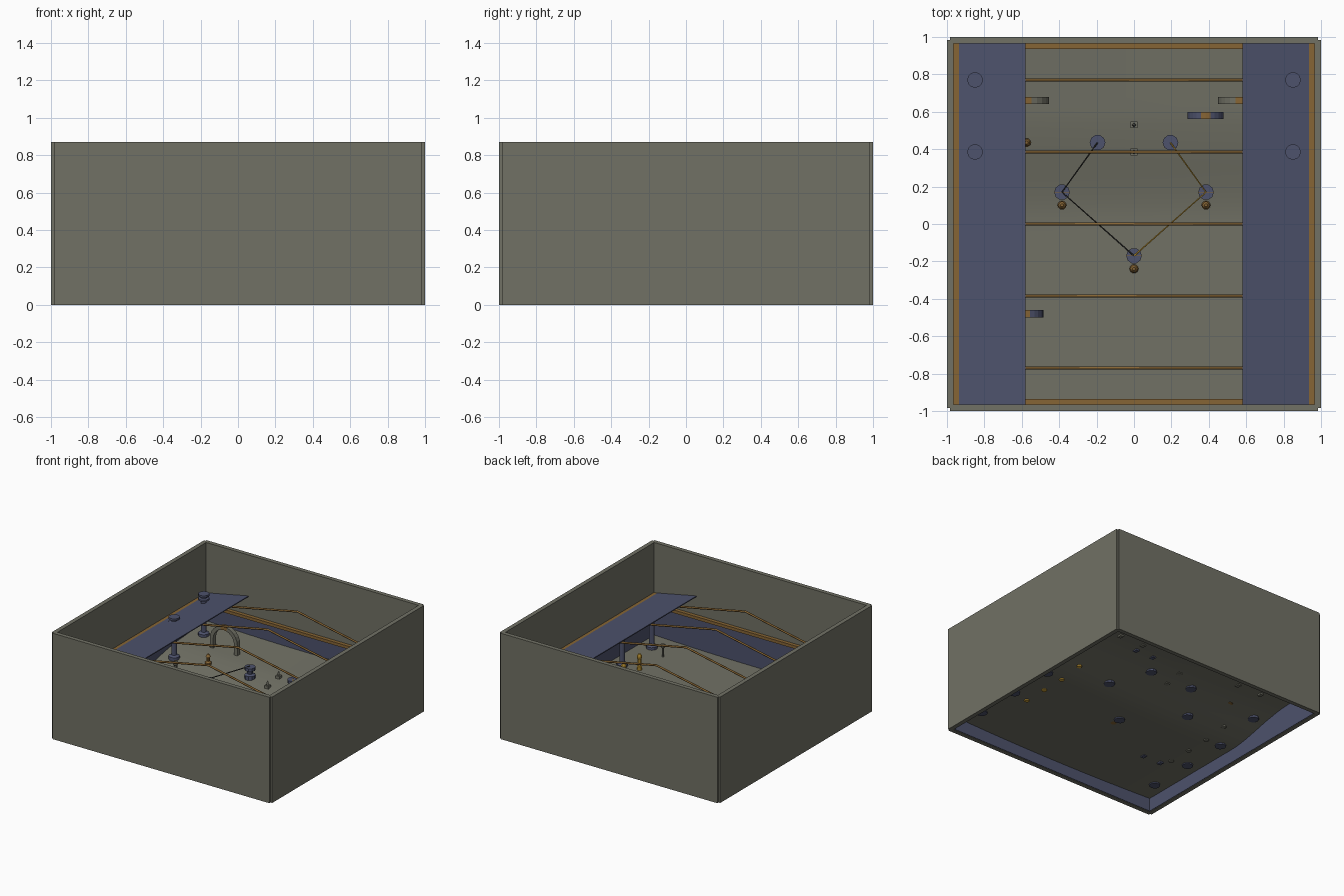
import bpy, bmesh, math
from mathutils import Vector

cube = bpy.data.objects.get("Cube")
if cube:
    bpy.data.objects.remove(cube, do_unlink=True)


def material(name, rgb):
    m = bpy.data.materials.new(name)
    m.use_nodes = True
    m.diffuse_color = (*rgb, 1)
    m.node_tree.nodes["Principled BSDF"].inputs["Base Color"].default_value = (*rgb, 1)
    return m


grey = material("warm grey", (0.165, 0.165, 0.13))
blue = material("slate blue", (0.075, 0.085, 0.15))
brown = material("bronze", (0.24, 0.13, 0.035))
yellow = material("amber", (0.62, 0.36, 0.04))
dark = material("charcoal", (0.03, 0.03, 0.028))


def finish(name, bm, *mats):
    bmesh.ops.recalc_face_normals(bm, faces=bm.faces)
    mesh = bpy.data.meshes.new(name)
    bm.to_mesh(mesh)
    bm.free()
    for m in mats:
        mesh.materials.append(m)
    ob = bpy.data.objects.new(name, mesh)
    bpy.context.collection.objects.link(ob)
    return ob


def box(name, lo, hi, mat):
    bm = bmesh.new()
    bmesh.ops.create_cube(bm, size=1)
    for v in bm.verts:
        v.co = Vector([l + (h - l) * (c + 0.5) for l, h, c in zip(lo, hi, v.co)])
    return finish(name, bm, mat)


def lathe(name, x, y, z, profile, mat, sides=12):
    # profile is (radius, height) from bottom to top
    bm = bmesh.new()
    rings = []
    for r, h in profile:
        rings.append([bm.verts.new((x + r * math.cos(2 * math.pi * i / sides),
                                    y + r * math.sin(2 * math.pi * i / sides), z + h))
                      for i in range(sides)])
    for a, b in zip(rings, rings[1:]):
        for i in range(sides):
            j = (i + 1) % sides
            bm.faces.new((a[i], a[j], b[j], b[i]))
    bm.faces.new(rings[0])
    bm.faces.new(rings[-1])
    return finish(name, bm, mat)


def rod(name, points, radius, mat):
    curve = bpy.data.curves.new(name, "CURVE")
    curve.dimensions = "3D"
    curve.bevel_depth = radius
    curve.bevel_resolution = 1
    curve.use_fill_caps = True
    spline = curve.splines.new("POLY")
    spline.points.add(len(points) - 1)
    for p, co in zip(spline.points, points):
        p.co = (*co, 1)
    curve.materials.append(mat)
    ob = bpy.data.objects.new(name, curve)
    bpy.context.collection.objects.link(ob)


def floor_z(x, y):
    # low front, smooth ramp, slightly rising back
    t = min(max(y / 0.6, 0), 1)
    return 0.095 + 0.09 * t * t * (3 - 2 * t) + 0.06 * max(y - 0.5, 0) + 0.02 * x * x


def roof_z(x):
    return 0.64 - 0.2 * abs(x)


# Outer walls with notched corners, blue linings and rails
T, H = 0.965, 0.87
for s, end in ((-1, "front"), (1, "back")):
    box(end + "_wall", (-0.985, min(s, s * T), 0), (0.985, max(s, s * T), H), grey)
    box(end + "_lining", (-T, s * 0.963 - 0.003, 0.004), (T, s * 0.963 + 0.003, 0.37), blue)
    box(end + "_rail", (-T, s * 0.95 - 0.015, 0.355), (T, s * 0.95 + 0.015, 0.38), brown)
for s, side in ((-1, "right"), (1, "left")):
    box(side + "_wall", (min(s, s * T), -0.985, 0), (max(s, s * T), 0.985, H), grey)
    box(side + "_lining", (s * 0.963 - 0.003, -T, 0.004), (s * 0.963 + 0.003, T, 0.44), blue)
    box(side + "_rail", (s * 0.95 - 0.015, -T, 0.43), (s * 0.95 + 0.015, T, 0.46), brown)
    # Sloping side panel
    panel = box(side + "_roof_panel", (min(s * 0.935, s * 0.58), -0.965, 0),
                (max(s * 0.935, s * 0.58), 0.965, 0.008), blue)
    for v in panel.data.vertices:
        v.co.z += roof_z(v.co.x) + 0.002

# Floor sheet
bm = bmesh.new()
bmesh.ops.create_grid(bm, x_segments=12, y_segments=40, size=T)
for v in bm.verts:
    v.co.z = floor_z(v.co.x, v.co.y)
for f in bm.faces:
    f.smooth = True
finish("floor", bm, grey)

# Rafters
for k in range(-2, 3):
    y = k * 0.385
    rod("rafter", [(x, y, roof_z(x) - 0.005) for x in (-0.96, 0, 0.96)], 0.008, brown)

# Tall posts with flanged feet and caps
tall = [(0.042, -0.01), (0.042, 0.02), (0.02, 0.03), (0.02, 0.28), (0.042, 0.29),
        (0.042, 0.305), (0.026, 0.31), (0.026, 0.32), (0.042, 0.325), (0.042, 0.34)]
for s in (-1, 1):
    for k in range(-2, 3):
        x, y = s * 0.85, k * 0.385
        lathe("tall_post", x, y, floor_z(x, y), tall, blue)

# Low spools, their marker knobs and the wires between them
spool = [(0.042, -0.01), (0.042, 0.025), (0.022, 0.035), (0.022, 0.055),
         (0.042, 0.065), (0.042, 0.09)]
knob = [(0.024, 0), (0.024, 0.02), (0.012, 0.03), (0.012, 0.06), (0.02, 0.065), (0.008, 0.085)]
for x, y in ((-0.195, 0.435), (0.195, 0.435), (-0.385, 0.17), (0.385, 0.17), (0, -0.17)):
    z = floor_z(x, y)
    lathe("spool", x, y, z, spool, blue, 10)
    if y < 0.4:
        lathe("spool_knob", x, y - 0.07, z, knob, brown, 10)
        box("spool_slot", (x - 0.042, y - 0.002, z + 0.09), (x + 0.042, y + 0.002, z + 0.094), brown)
for s, mat in ((-1, dark), (1, yellow)):
    path = [(s * 0.195, 0.435), (s * 0.385, 0.17), (0, -0.17)]
    rod("wire", [(x, y, floor_z(x, y) + 0.094) for x, y in path], 0.004, mat)

# Rows of pegs under the side panels
peg = [(0.02, -0.008), (0.02, 0.025), (0.014, 0.03), (0.014, 0.09), (0.02, 0.1),
       (0.02, 0.115), (0.01, 0.13)]
for s, mat in ((-1, grey), (1, yellow)):
    for k in range(4):
        x, y = s * 0.71, -0.41 + 0.205 * k
        lathe("peg", x, y, floor_z(x, y), peg, mat, 8)
lathe("back_peg", -0.575, 0.435, floor_z(-0.575, 0.435), knob, brown, 10)
lathe("thin_peg", 0.7, -0.7, floor_z(0.7, -0.7),
      [(0.008, 0), (0.008, 0.07), (0.018, 0.08), (0.018, 0.1)], grey, 8)


# Arches with a coloured band on the crown
def arch(name, x, y, half, height, mat, wide=0.019, thick=0.03, steps=12):
    z = floor_z(x, y)
    bm = bmesh.new()
    spring = height - half
    sections = []
    outline = [(math.pi, -0.01)] + [(math.pi * (1 - i / steps), spring)
                                    for i in range(steps + 1)] + [(0, -0.01)]
    for a, base in outline:
        sections.append([bm.verts.new((x + r * math.cos(a), y + w, z + base + r * math.sin(a)))
                         for r, w in ((half, -wide), (half, wide),
                                      (half - thick, wide), (half - thick, -wide))])
    for a, b in zip(sections, sections[1:]):
        for i in range(4):
            j = (i + 1) % 4
            f = bm.faces.new((a[i], a[j], b[j], b[i]))
            f.material_index = int(abs(f.calc_center_median().x - x) < half * 0.15)
    bm.faces.new(sections[0])
    bm.faces.new(sections[-1])
    finish(name, bm, mat, brown)


arch("right_arch", -0.58, 0.66, 0.125, 0.205, grey)
arch("left_arch", 0.575, 0.66, 0.125, 0.205, grey)
arch("back_arch", 0.383, 0.58, 0.096, 0.16, blue)
arch("front_arch", -0.58, -0.48, 0.096, 0.16, blue)

# Small square markers on the centre line
for y in (0.53, 0.385):
    z = floor_z(0, y)
    box("marker_base", (-0.018, y - 0.018, z - 0.005), (0.018, y + 0.018, z + 0.02), grey)
    lathe("marker_tip", 0, y, z + 0.02, [(0.012, 0), (0.012, 0.015), (0.003, 0.035)], grey, 4)
